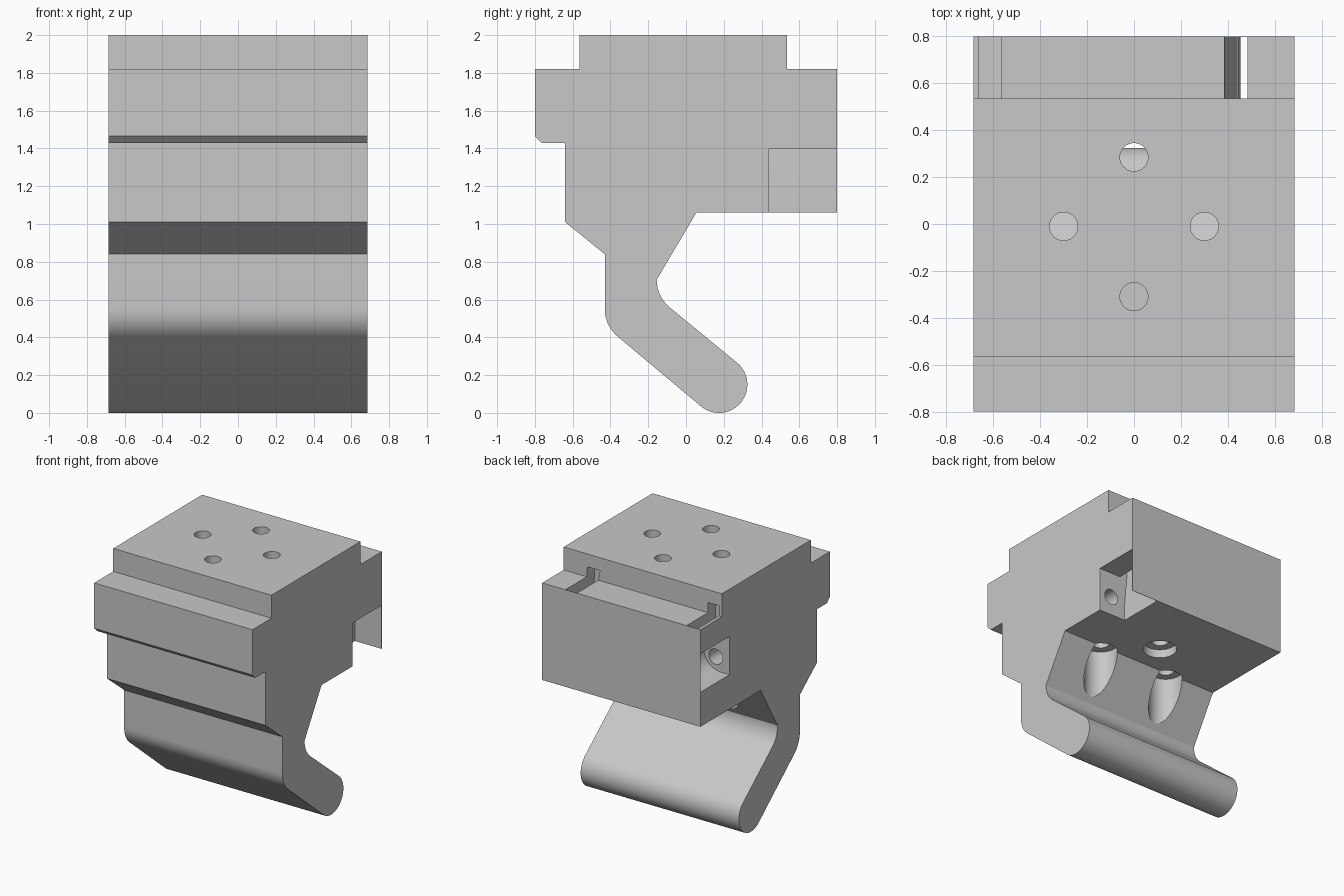
import bpy, bmesh
from math import cos, sin, radians, pi
from mathutils import Matrix

if "Cube" in bpy.data.objects:
    bpy.data.objects.remove(bpy.data.objects["Cube"], do_unlink=True)

HALF = 0.685      # half width of the block
INNER = 0.797     # inside face of the thin back wall

grey = bpy.data.materials.new("plain grey")
grey.use_nodes = True
grey.diffuse_color = (0.58, 0.58, 0.58, 1)
grey.node_tree.nodes["Principled BSDF"].inputs["Base Color"].default_value = (0.58, 0.58, 0.58, 1)


def arc(cx, cy, r, start, end, steps=16):
    angles = [radians(start + (end - start) * i / steps) for i in range(steps + 1)]
    return [(cx + r * cos(a), cy + r * sin(a)) for a in angles]


def finish(name, bm):
    bmesh.ops.recalc_face_normals(bm, faces=bm.faces)
    mesh = bpy.data.meshes.new(name)
    bm.to_mesh(mesh)
    bm.free()
    mesh.materials.append(grey)
    obj = bpy.data.objects.new(name, mesh)
    bpy.context.collection.objects.link(obj)
    return obj


def prism(name, outline, place, depth):
    """Extrude a closed outline; place maps its 2D points to 3D."""
    bm = bmesh.new()
    face = bm.faces.new([bm.verts.new(place(p)) for p in outline])
    new = bmesh.ops.extrude_face_region(bm, geom=[face])["geom"]
    bmesh.ops.translate(bm, vec=depth, verts=[v for v in new if isinstance(v, bmesh.types.BMVert)])
    return finish(name, bm)


def cylinder(name, x, y, z0, z1, r):
    bm = bmesh.new()
    bmesh.ops.create_cone(bm, cap_ends=True, segments=40, radius1=r, radius2=r, depth=z1 - z0,
                          matrix=Matrix.Translation((x, y, (z0 + z1) / 2)))
    return finish(name, bm)


def cut_back(name, outline, front):
    """Cutter running along y from front to the back wall."""
    return prism(name, outline, lambda p: (p[0], front, p[1]), (0, INNER - front, 0))


# Side profile: stepped block with a bent, round-ended foot
profile = [(-0.565, 2), (0.535, 2), (0.535, 1.82), (0.80, 1.82), (0.80, 1.06), (0.055, 1.06)]
profile += arc(0.035, 0.705, 0.19, 180, 230)
profile += arc(0.175, 0.15, 0.15, 50, -130, 32)
profile += arc(-0.24, 0.55, 0.19, 230, 180)
profile += [(-0.43, 0.84), (-0.64, 1.01), (-0.64, 1.43), (-0.765, 1.43),
            (-0.80, 1.465), (-0.80, 1.82), (-0.565, 1.82)]
body = prism("hooked_block", profile, lambda p: (-HALF, p[0], p[1]), (2 * HALF, 0, 0))

cutters = []

# Vertical screw holes, three of them widened from below
for i, (x, y) in enumerate([(0, 0.285), (-0.3, -0.01), (0.3, -0.01), (0, -0.31)]):
    cutters.append(cylinder(f"screw_hole_{i}", x, y, 1.10, 2.1, 0.06))
    if y > -0.2:
        cutters.append(cylinder(f"screw_recess_{i}", x, y, 0.62, 1.125, 0.12))

# Left pocket, open below, with its curved slot up to the rear ledge
cutters.append(cut_back("left_pocket", [(0.455, 1.0), (0.75, 1.0), (0.75, 1.40), (0.44, 1.40), (0.455, 1.19)], 0.44))
cutters.append(cut_back("left_slot", [(0.44, 1.35), (0.50, 1.35), (0.495, 1.6), (0.48, 1.9),
                                      (0.37, 1.9), (0.385, 1.82), (0.425, 1.6)], 0.44))

# Right pocket with a rounded inner end, and its slot
cutters.append(cut_back("right_pocket", [(-0.75, 1.63), (-0.75, 1.33)] + arc(-0.61, 1.48, 0.15, -90, 90), 0.44))
cutters.append(cut_back("right_slot", [(-0.66, 1.5), (-0.565, 1.5), (-0.565, 1.9), (-0.66, 1.9)], 0.44))

# Small blind holes in the front wall of each pocket
for side, x, z in (("left", 0.58, 1.205), ("right", -0.565, 1.44)):
    cutters.append(prism(f"{side}_pin_hole", arc(x, z, 0.06, 0, 345, 23),
                         lambda p: (p[0], 0.15, p[1]), (0, 0.35, 0)))

# Cut everything, then drop the cutters
bpy.context.view_layer.objects.active = body
for c in cutters:
    c.hide_render = True
    mod = body.modifiers.new(c.name, "BOOLEAN")
    mod.operation = "DIFFERENCE"
    mod.solver = "EXACT"
    mod.object = c
    bpy.ops.object.modifier_apply(modifier=mod.name)
for c in cutters:
    bpy.data.objects.remove(c, do_unlink=True)

# Smooth the rounded faces, keep edges sharp
bpy.ops.object.select_all(action="DESELECT")
body.select_set(True)
bpy.ops.object.shade_smooth_by_angle(angle=radians(25))
